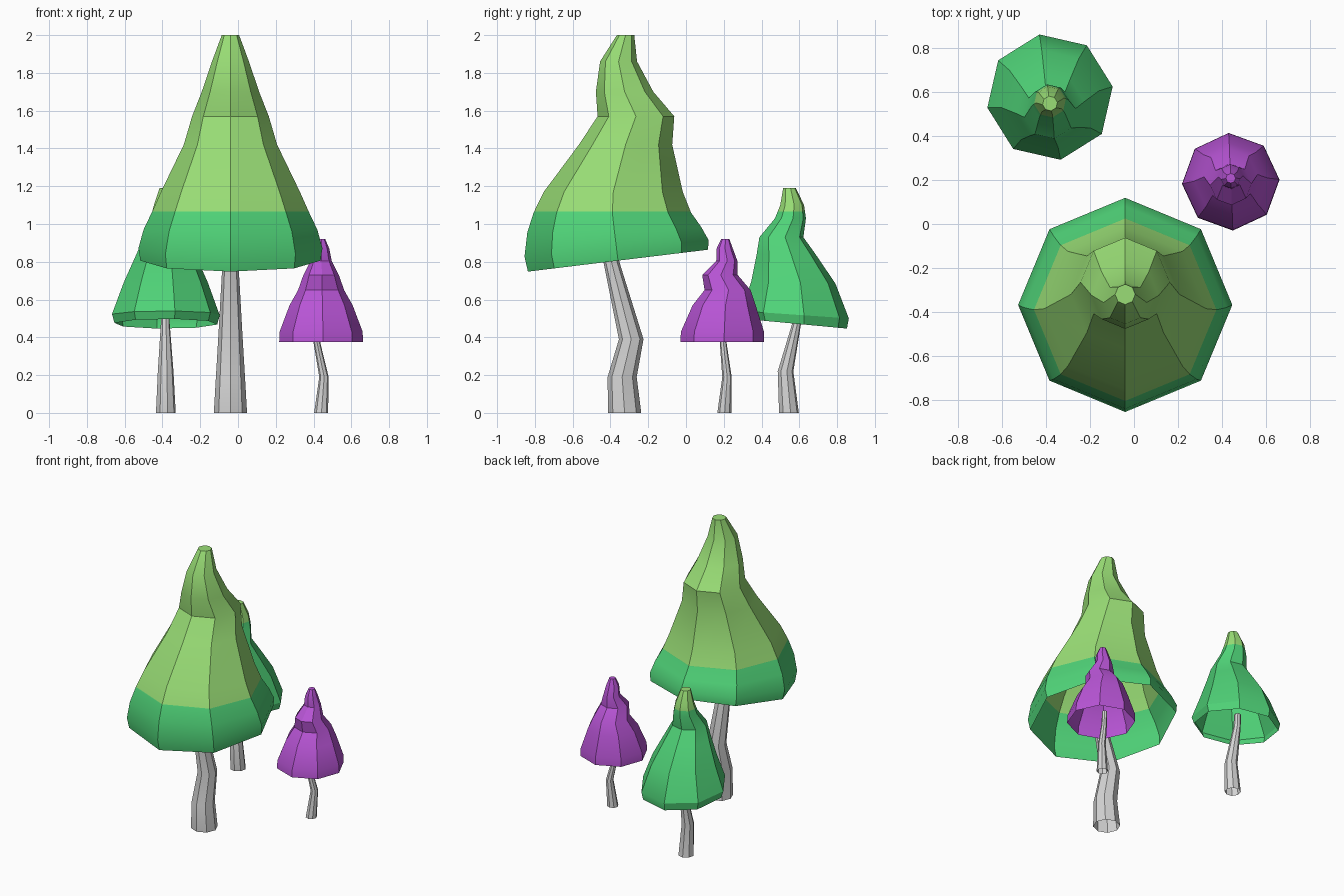
import bpy, bmesh, math


def material(name, rgb):
    m = bpy.data.materials.new(name)
    m.diffuse_color = (*rgb, 1)
    return m


LIGHT = material("light green", (0.32, 0.73, 0.18))
GREEN = material("leaf green", (0.08, 0.66, 0.19))
PURPLE = material("purple", (0.48, 0.09, 0.67))
BARK = material("pale grey bark", (0.66, 0.66, 0.66))


def tube(name, rings, turn, mats, cap=False, split=None):
    """Eight-sided open shell through rings (x, y, z, radius, rise toward the back)."""
    bm = bmesh.new()
    loops = []
    for x, y, z, r, rise in rings:
        loop = []
        for i in range(8):
            a = math.radians(turn + 45 * i)
            loop.append(bm.verts.new((x + r * math.cos(a), y + r * math.sin(a),
                                      z + rise * math.sin(a))))
        loops.append(loop)
    for lo, hi in zip(loops, loops[1:]):
        for i in range(8):
            j = (i + 1) % 8
            bm.faces.new((lo[i], lo[j], hi[j], hi[i]))
    if cap:
        bm.faces.new(loops[-1])
    # level colour change, cut into the shell
    if split:
        bmesh.ops.bisect_plane(bm, geom=bm.verts[:] + bm.edges[:] + bm.faces[:],
                               plane_co=(0, 0, split), plane_no=(0, 0, 1), dist=1e-4)
        for f in bm.faces:
            f.material_index = int(f.calc_center_median().z > split)
    bm.normal_update()
    for f in bm.faces:
        f.smooth = True
    for e in bm.edges:
        e.smooth = e.calc_face_angle(0) < math.radians(30)
    me = bpy.data.meshes.new(name)
    bm.to_mesh(me)
    bm.free()
    for m in mats:
        me.materials.append(m)
    bpy.context.collection.objects.link(bpy.data.objects.new(name, me))


def crown(name, x, profile, turn, mats, split=None):
    tube(name, [(x, y, z, r, rise) for z, y, r, rise in profile], turn, mats, True, split)


def trunk(name, path, turn):
    tube(name, [(x, y, z, r, 0) for x, y, z, r in path], turn, [BARK])


# Large tree, crown profile: z, centre y, radius, rise
crown("large_crown", -0.04, [
    (0.806, -0.36, 0.477, 0.058), (0.872, -0.368, 0.487, 0.044),
    (0.97, -0.38, 0.46, 0.015), (1.06, -0.39, 0.417, 0), (1.17, -0.385, 0.368, 0),
    (1.42, -0.32, 0.247, 0), (1.57, -0.265, 0.203, 0), (1.70, -0.325, 0.152, 0),
    (1.86, -0.357, 0.098, 0), (2.0, -0.32, 0.046, 0)], 0, [GREEN, LIGHT], 1.065)
trunk("large_trunk", [
    (-0.04, -0.325, 0, 0.088), (-0.04, -0.338, 0.19, 0.077), (-0.04, -0.29, 0.39, 0.065),
    (-0.04, -0.395, 0.80, 0.042), (-0.04, -0.40, 0.92, 0.038)], 0)

# Green tree at the back left
crown("green_crown", -0.382, [
    (0.472, 0.58, 0.276, -0.026), (0.52, 0.577, 0.289, -0.02), (0.69, 0.568, 0.226, -0.005),
    (0.84, 0.53, 0.158, 0), (0.93, 0.505, 0.118, 0), (1.03, 0.553, 0.083, 0),
    (1.10, 0.562, 0.064, 0), (1.19, 0.548, 0.034, 0)], 9.6, [GREEN, LIGHT], 1.065)
trunk("green_trunk", [
    (-0.382, 0.545, 0, 0.053), (-0.383, 0.527, 0.22, 0.042),
    (-0.385, 0.585, 0.47, 0.024), (-0.385, 0.59, 0.56, 0.022)], 9.6)

# Purple tree at the back right
crown("purple_crown", 0.44, [
    (0.375, 0.192, 0.222, 0), (0.43, 0.193, 0.22, 0), (0.57, 0.202, 0.167, 0),
    (0.65, 0.22, 0.122, 0), (0.73, 0.18, 0.094, 0), (0.805, 0.216, 0.056, 0),
    (0.87, 0.205, 0.043, 0), (0.92, 0.208, 0.022, 0)], 2.5, [PURPLE])
trunk("purple_trunk", [
    (0.44, 0.203, 0, 0.037), (0.455, 0.217, 0.19, 0.025),
    (0.418, 0.197, 0.37, 0.018), (0.415, 0.197, 0.46, 0.017)], 2.5)
